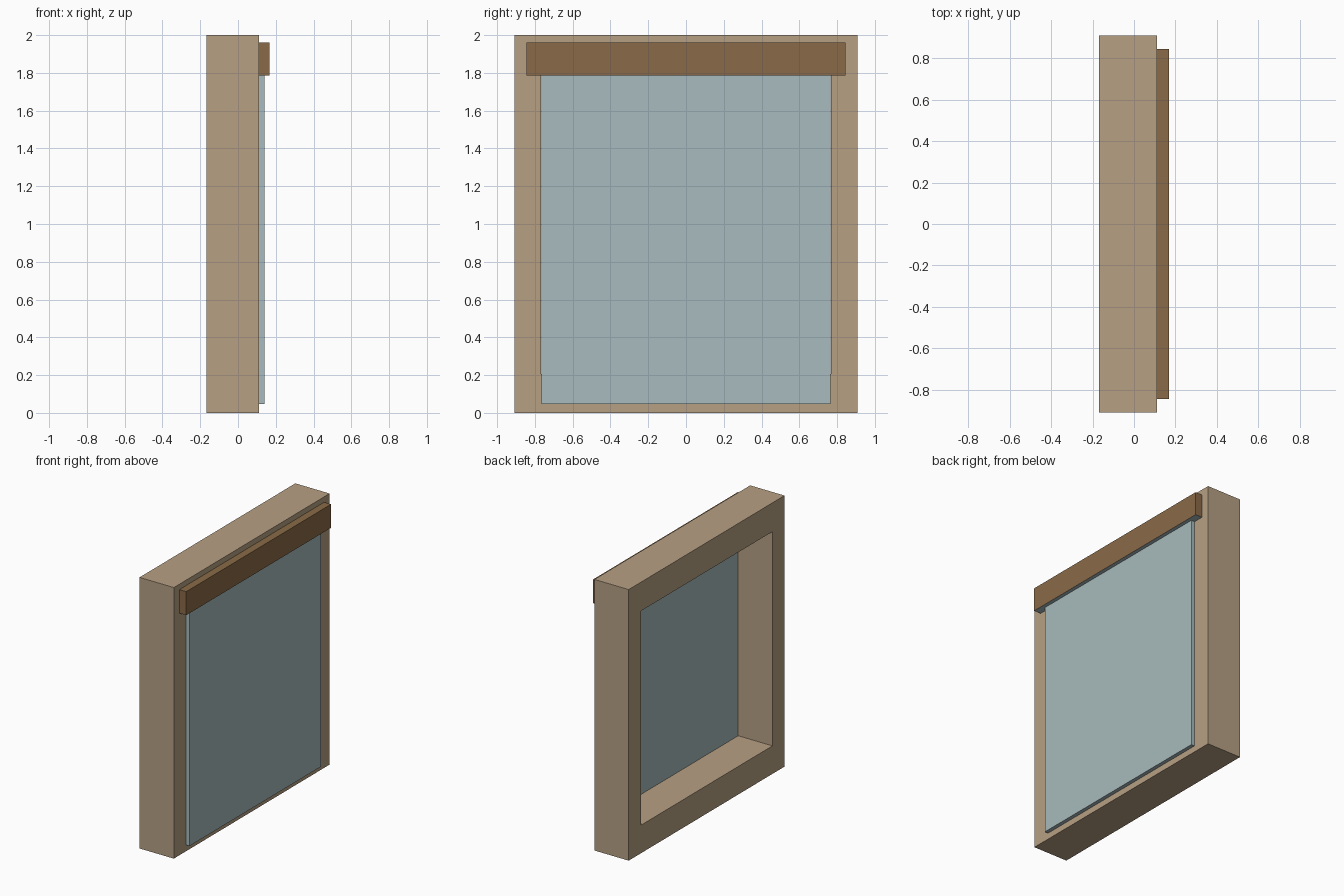
import bpy, bmesh

if "Cube" in bpy.data.objects:
    bpy.data.objects.remove(bpy.data.objects["Cube"])


def material(name, rgb):
    def lin(c):
        c /= 255
        return c / 12.92 if c <= 0.04045 else ((c + 0.055) / 1.055) ** 2.4
    m = bpy.data.materials.new(name)
    m.diffuse_color = (*[lin(c) for c in rgb], 1)
    m.use_nodes = True
    m.node_tree.nodes["Principled BSDF"].inputs["Base Color"].default_value = m.diffuse_color
    return m


tan = material("tan_wood", (183, 160, 132))
brown = material("brown_wood", (138, 106, 72))
glass = material("pale_blue_glass", (168, 187, 189))


def finish(name, bm, mats):
    bmesh.ops.recalc_face_normals(bm, faces=bm.faces)
    me = bpy.data.meshes.new(name)
    bm.to_mesh(me)
    bm.free()
    for m in mats:
        me.materials.append(m)
    ob = bpy.data.objects.new(name, me)
    bpy.context.collection.objects.link(ob)
    return ob


def box(name, x0, x1, half_y, z0, z1, mats):
    bm = bmesh.new()
    bmesh.ops.create_cube(bm, size=1)
    for v in bm.verts:
        v.co = (x1 if v.co.x > 0 else x0,
                half_y if v.co.y > 0 else -half_y,
                z1 if v.co.z > 0 else z0)
    return finish(name, bm, mats)


def ring(bm, x, half_y, z0, z1):
    return [bm.verts.new((x, y, z)) for y, z in
            ((-half_y, z0), (half_y, z0), (half_y, z1), (-half_y, z1))]


BACK, FRONT = -0.168, 0.112

# Window frame: outer and inner rectangles bridged into a hollow block
bm = bmesh.new()
loops = [ring(bm, BACK, 0.908, 0, 2), ring(bm, FRONT, 0.908, 0, 2),
         ring(bm, FRONT, 0.767, 0.207, 1.787), ring(bm, BACK, 0.767, 0.207, 1.787)]
for k in range(4):
    a, b = loops[k], loops[(k + 1) % 4]
    for i in range(4):
        j = (i + 1) % 4
        bm.faces.new((a[i], a[j], b[j], b[i]))
finish("window_frame", bm, [tan])

# Pane mounted over the opening
box("glass_pane", FRONT - 0.001, 0.14, 0.766, 0.046, 1.786, [glass])

# Head rail above the pane, its underside in the pane colour
rail = box("head_rail", FRONT, 0.168, 0.844, 1.786, 1.96, [brown, glass])
for p in rail.data.polygons:
    p.material_index = 1 if p.normal.z < -0.5 else 0
